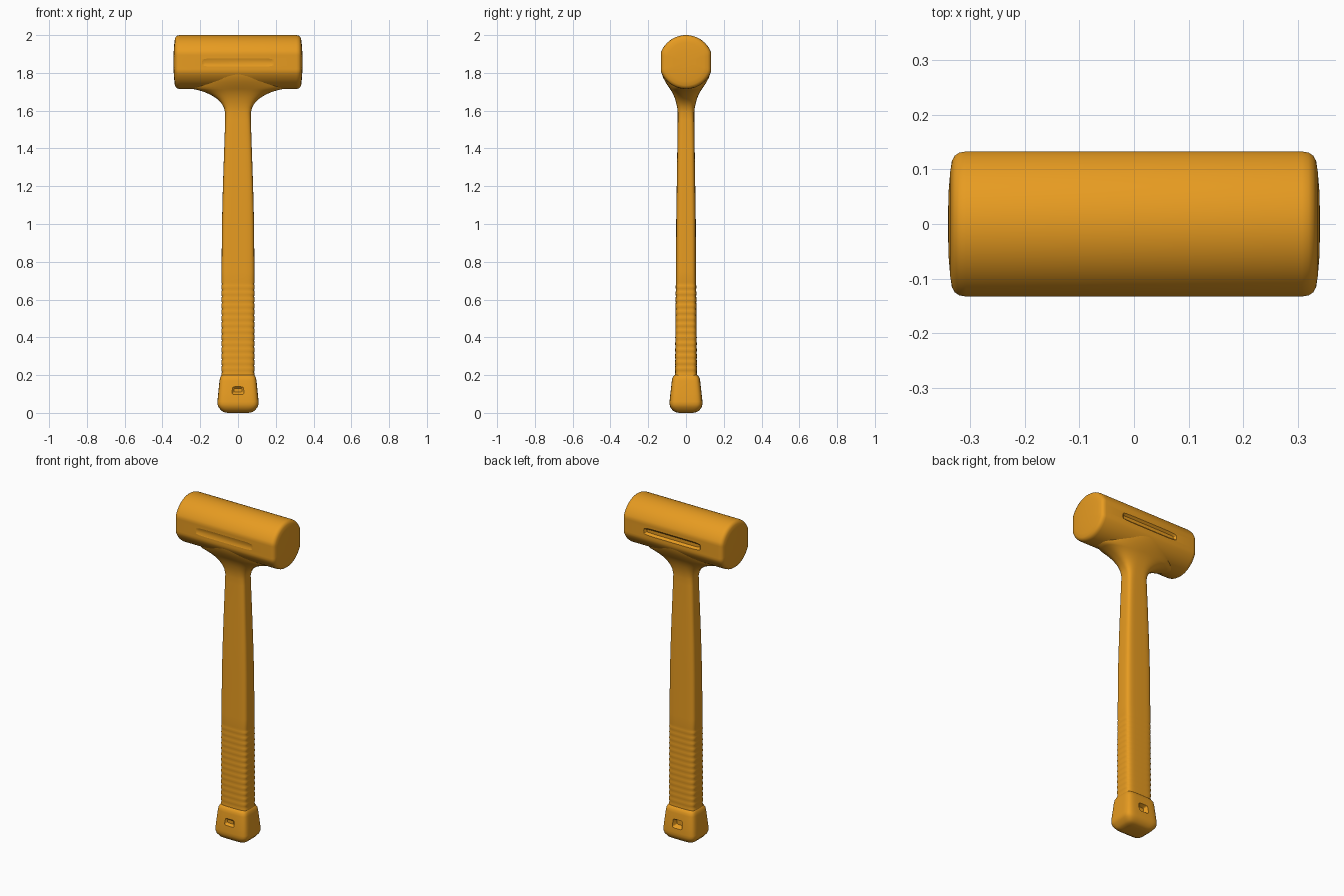
import bpy, bmesh, math
from mathutils import Vector

if "Cube" in bpy.data.objects:
    bpy.data.objects.remove(bpy.data.objects["Cube"])

mat = bpy.data.materials.new("orange_rubber")
mat.diffuse_color = (0.80, 0.33, 0.015, 1)
mat.use_nodes = True
mat.node_tree.nodes["Principled BSDF"].inputs["Base Color"].default_value = mat.diffuse_color


def loft(name, rings, angle=40):
    """Skin a list of equal-length closed rings and cap both ends."""
    bm = bmesh.new()
    vr = [[bm.verts.new(p) for p in ring] for ring in rings]
    n = len(vr[0])
    for a, b in zip(vr, vr[1:]):
        for i in range(n):
            j = (i + 1) % n
            bm.faces.new((a[i], a[j], b[j], b[i]))
    bm.faces.new(vr[0][::-1])
    bm.faces.new(vr[-1])
    bmesh.ops.recalc_face_normals(bm, faces=bm.faces)
    me = bpy.data.meshes.new(name)
    bm.to_mesh(me)
    bm.free()
    ob = bpy.data.objects.new(name, me)
    bpy.context.collection.objects.link(ob)
    me.materials.append(mat)
    smooth(ob, angle)
    return ob


def smooth(ob, angle):
    bpy.ops.object.select_all(action='DESELECT')
    bpy.context.view_layer.objects.active = ob
    ob.select_set(True)
    bpy.ops.object.shade_smooth_by_angle(angle=math.radians(angle))


def section(z, hx, hy, e, n=64):
    """Superellipse cross-section: e=2 is an ellipse, larger is boxier."""
    pts = []
    for i in range(n):
        t = 2 * math.pi * i / n
        c, s = math.cos(t), math.sin(t)
        pts.append(Vector((hx * math.copysign(abs(c) ** (2 / e), c),
                           hy * math.copysign(abs(s) ** (2 / e), s), z)))
    return pts


def pocket(target, side, y, z, hx, hz, depth):
    """Sink a tapered rectangular recess into the front or back face."""
    rings = []
    for yy, k in ((y + 0.03, 0.012), (y, 0), (y - depth, -0.012)):
        rings.append([Vector((p.x, side * yy, z + p.y))
                      for p in section(0, hx + k, hz + k, 6, 32)])
    cutter = loft("recess_cutter", rings)
    cutter.hide_render = True
    mod = target.modifiers.new("recess", 'BOOLEAN')
    mod.operation = 'DIFFERENCE'
    mod.solver = 'EXACT'
    mod.object = cutter
    bpy.context.view_layer.objects.active = target
    bpy.ops.object.modifier_apply(modifier=mod.name)
    bpy.data.objects.remove(cutter)


# Head: round bar with flattened front and back, rounded domed ends
R, FLAT, ZC = 0.1425, 0.133, 1.8575
half = [(0.341, 0.15), (0.340, 0.45), (0.337, 0.72), (0.334, 0.87),
        (0.329, 0.94), (0.320, 0.985), (0.308, 1.0)]
stations = [(-x, k) for x, k in half] + [(x, k) for x, k in half[::-1]]
rings = []
for x, k in stations:
    ring = []
    for i in range(72):
        t = 2 * math.pi * i / 72
        y = max(-FLAT, min(FLAT, R * math.cos(t)))
        ring.append(Vector((x, y * k, ZC + R * math.sin(t) * k)))
    rings.append(ring)
head = loft("head", rings)
pocket(head, 1, FLAT, 1.855, 0.19, 0.022, 0.012)
pocket(head, -1, FLAT, 1.855, 0.19, 0.022, 0.004)
smooth(head, 30)

# Handle: finely ribbed grip, tapering shaft, then the neck flaring into the head
rings = [section(0.15, 0.088, 0.058, 5)]
for i in range(60):
    z = 0.20 + 0.5 * i / 60
    rib = 0.0015 * math.cos(i * math.pi / 2)
    rings.append(section(z, 0.087 + rib, 0.058 - 0.004 * i / 60 + rib * 0.5, 5))
for z, hx, hy, e in ((0.75, 0.087, 0.053, 5), (1.0, 0.085, 0.052, 5),
                     (1.2, 0.080, 0.049, 5), (1.4, 0.073, 0.046, 5),
                     (1.55, 0.068, 0.044, 4.5), (1.59, 0.068, 0.044, 4),
                     (1.62, 0.076, 0.047, 3.5), (1.645, 0.092, 0.053, 3.1),
                     (1.665, 0.114, 0.059, 2.8), (1.685, 0.146, 0.067, 2.6),
                     (1.70, 0.182, 0.075, 2.4), (1.71, 0.215, 0.081, 2.3),
                     (1.717, 0.25, 0.086, 2.1), (1.73, 0.265, 0.095, 2),
                     (1.75, 0.265, 0.108, 2), (1.775, 0.255, 0.121, 2),
                     (1.80, 0.24, 0.129, 2), (1.825, 0.22, 0.1325, 2),
                     (1.84, 0.15, 0.10, 2)):
    rings.append(section(z, hx, hy, e))
handle = loft("handle", rings, 50)

# Butt cap: flared block with rounded bottom and a small recess front and back
cap = [(0.0, 0.055, 0.035), (0.004, 0.076, 0.055), (0.012, 0.088, 0.070),
       (0.03, 0.103, 0.083), (0.045, 0.109, 0.087), (0.06, 0.109, 0.087),
       (0.10, 0.105, 0.083), (0.17, 0.098, 0.075), (0.185, 0.095, 0.072),
       (0.197, 0.089, 0.064), (0.203, 0.083, 0.054)]
butt_cap = loft("butt_cap", [section(z, hx, hy, 5.5) for z, hx, hy in cap])
pocket(butt_cap, 1, 0.082, 0.11, 0.032, 0.026, 0.025)
pocket(butt_cap, -1, 0.082, 0.12, 0.032, 0.022, 0.012)
smooth(butt_cap, 35)
